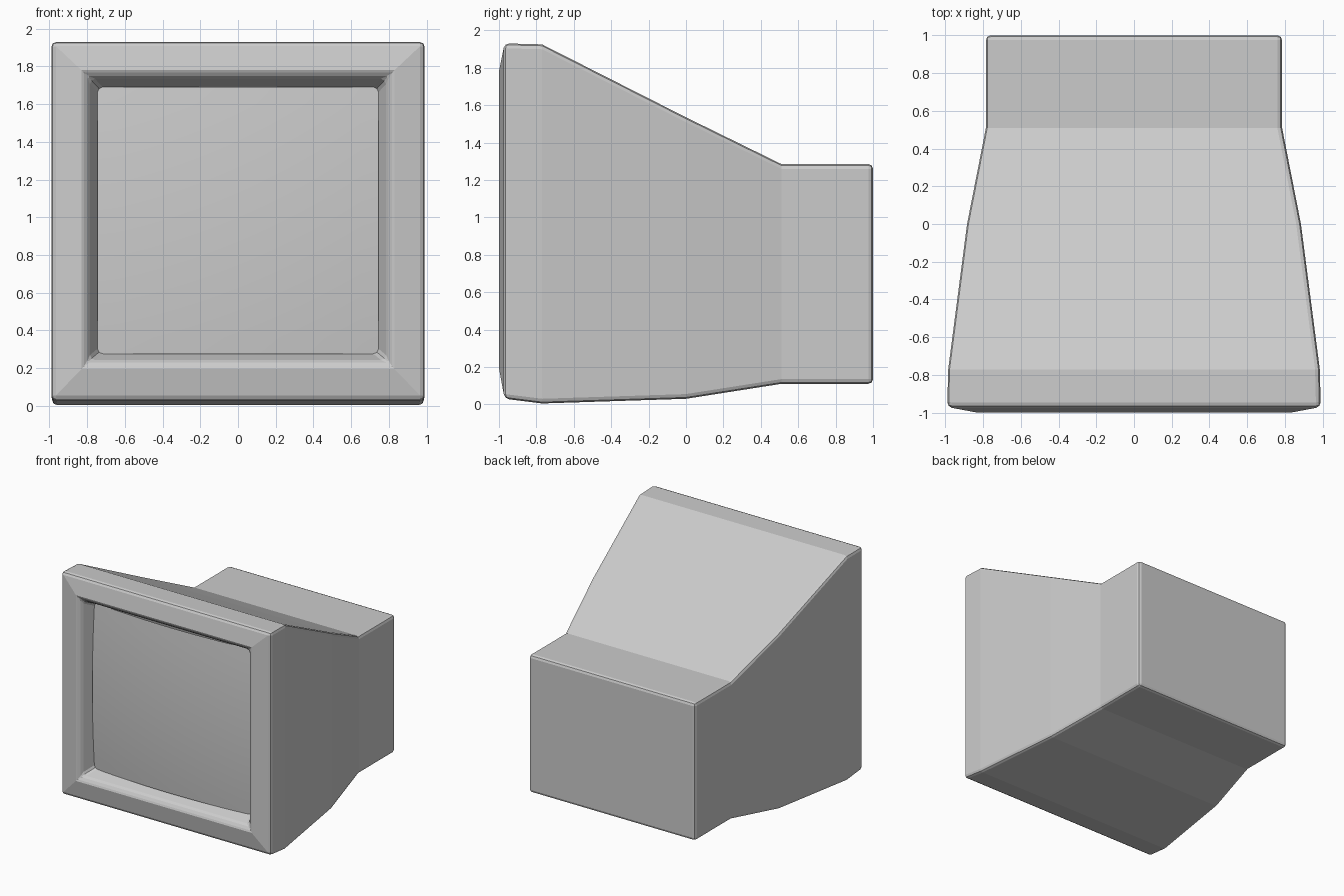
import bpy
import bmesh

cube = bpy.data.objects.get("Cube")
if cube:
    bpy.data.objects.remove(cube, do_unlink=True)

# One plain grey for everything
grey = bpy.data.materials.new("plain grey")
grey.use_nodes = True
colour = (0.6, 0.6, 0.6, 1)
grey.diffuse_color = colour
grey.node_tree.nodes["Principled BSDF"].inputs["Base Color"].default_value = colour


def make_object(name, bm):
    bmesh.ops.recalc_face_normals(bm, faces=bm.faces)
    mesh = bpy.data.meshes.new(name)
    bm.to_mesh(mesh)
    bm.free()
    mesh.materials.append(grey)
    obj = bpy.data.objects.new(name, mesh)
    bpy.context.collection.objects.link(obj)
    return obj


# Rectangular sections from the back, over the shell and into the screen recess:
# depth y, half width, bottom z, top z
sections = [
    (1.0, 0.785, 0.11, 1.285),
    (0.51, 0.785, 0.11, 1.285),
    (0.0, 0.885, 0.03, 1.535),
    (-0.77, 0.985, 0.005, 1.925),
    (-0.97, 0.99, 0.03, 1.93),
    (-1.0, 0.83, 0.195, 1.78),
    (-0.985, 0.795, 0.235, 1.745),
    (-0.85, 0.735, 0.285, 1.68),
]

# Monitor shell: loft with softened hard edges
bm = bmesh.new()
loops = []
for y, w, low, high in sections:
    corners = [(-w, low), (w, low), (w, high), (-w, high)]
    loops.append([bm.verts.new((x, y, z)) for x, z in corners])
for a, b in zip(loops, loops[1:]):
    for i in range(4):
        j = (i + 1) % 4
        bm.faces.new((a[i], a[j], b[j], b[i]))
bm.faces.new(loops[0])
bm.faces.new(loops[-1])
shell = make_object("monitor_shell", bm)
bevel = shell.modifiers.new("soft_edges", "BEVEL")
bevel.width = 0.025
bevel.segments = 2
bevel.limit_method = "ANGLE"
bevel.angle_limit = 0.7

# Screen: gently domed glass whose rim runs into the recess walls
bm = bmesh.new()
bmesh.ops.create_grid(bm, x_segments=16, y_segments=16, size=1)
for v in bm.verts:
    u, t = v.co.x, v.co.y
    dome = 0.04 * (1 - u * u) + 0.03 * (1 - t * t)
    v.co = (u * 0.745, -0.87 - dome, 0.9825 + t * 0.7075)
for f in bm.faces:
    f.smooth = True
    if f.normal.y > 0:
        f.normal_flip()
screen = make_object("screen", bm)
bm = bmesh.new()
bm.from_mesh(screen.data)
bm.normal_update()
for f in bm.faces:
    if f.normal.y > 0:
        f.normal_flip()
bm.to_mesh(screen.data)
bm.free()
